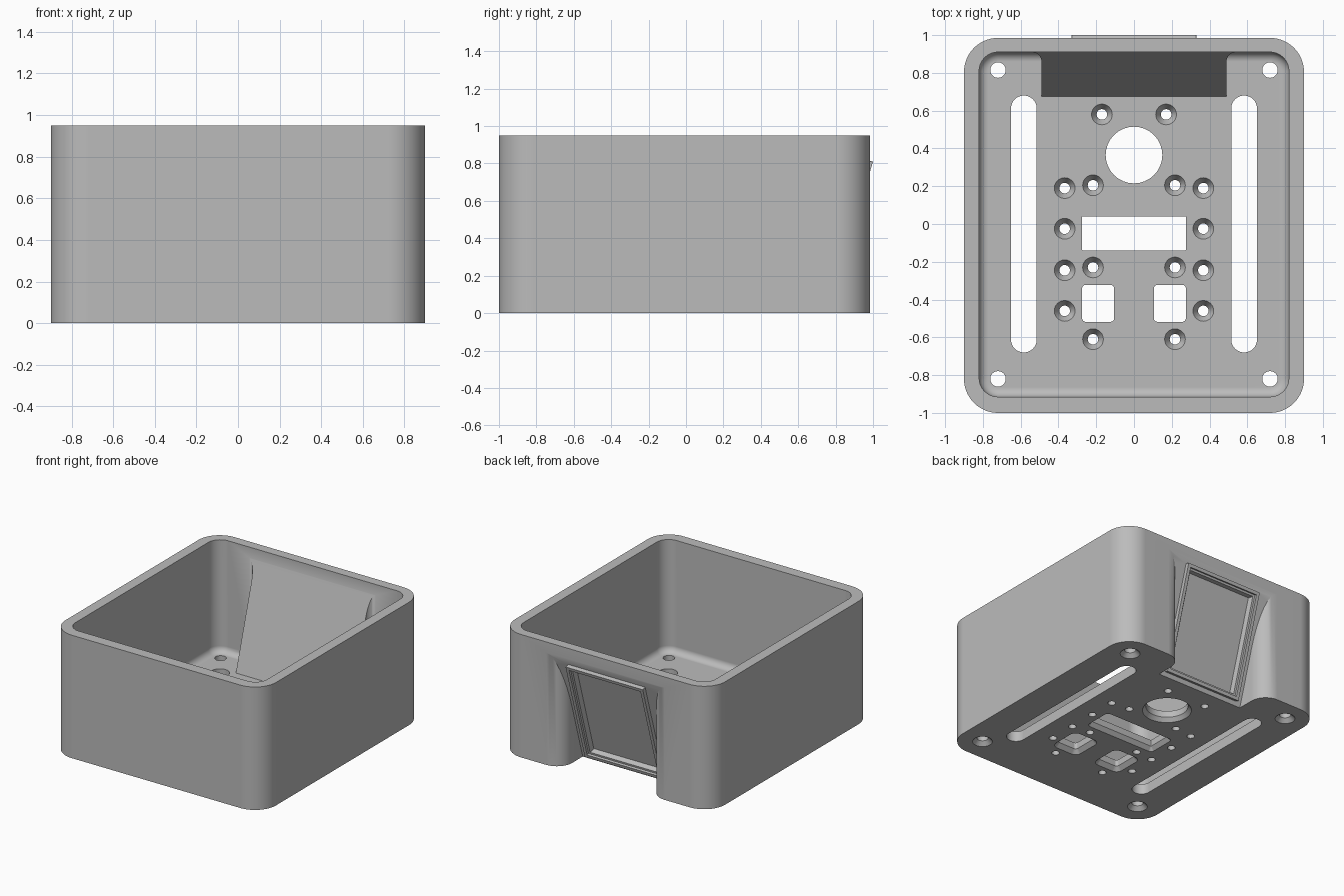
import bpy, bmesh, math
from mathutils import Matrix, Vector

if "Cube" in bpy.data.objects:
    bpy.data.objects.remove(bpy.data.objects["Cube"], do_unlink=True)

grey = bpy.data.materials.new("plain grey")
grey.use_nodes = True
grey.diffuse_color = (0.5, 0.5, 0.5, 1)
grey.node_tree.nodes["Principled BSDF"].inputs["Base Color"].default_value = (0.5, 0.5, 0.5, 1)

FLOOR = 0.08     # floor thickness
SLOPE = 0.3      # lean of the rear panel, y per z


def rounded(cx, cy, hx, hy, r, n=8):
    """Rounded rectangle outline; a circle when hx = hy = r."""
    pts = []
    for k, (sx, sy) in enumerate([(1, 1), (-1, 1), (-1, -1), (1, -1)]):
        for i in range(n + 1):
            a = math.pi / 2 * (k + i / n)
            pts.append((cx + sx * (hx - r) + r * math.cos(a),
                        cy + sy * (hy - r) + r * math.sin(a)))
    return pts


def loft(bm, sections):
    """Closed solid through a stack of (z, outline) sections."""
    rings = [[bm.verts.new((x, y, z)) for x, y in pts] for z, pts in sections]
    for a, b in zip(rings, rings[1:]):
        for i in range(len(a)):
            j = (i + 1) % len(a)
            bm.faces.new((a[i], a[j], b[j], b[i]))
    bm.faces.new(rings[0])
    bm.faces.new(rings[-1])


def finish(name, bm, matrix=Matrix()):
    bmesh.ops.remove_doubles(bm, verts=bm.verts, dist=1e-5)
    bmesh.ops.recalc_face_normals(bm, faces=bm.faces)
    bm.transform(matrix)
    me = bpy.data.meshes.new(name)
    bm.to_mesh(me)
    bm.free()
    me.materials.append(grey)
    ob = bpy.data.objects.new(name, me)
    bpy.context.collection.objects.link(ob)
    return ob


def solid(name, sections, matrix=Matrix()):
    bm = bmesh.new()
    loft(bm, sections)
    return finish(name, bm, matrix)


def combine(target, tool, operation):
    """Apply a boolean and discard the tool."""
    mod = target.modifiers.new("cut", "BOOLEAN")
    mod.operation, mod.solver, mod.object = operation, "EXACT", tool
    bpy.context.view_layer.objects.active = target
    bpy.ops.object.modifier_apply(modifier=mod.name)
    bpy.data.objects.remove(tool, do_unlink=True)


def flared_wedge(name, half, r, wall, y0, y1, z0, z1):
    """Wedge behind a leaning plane, its sides flaring into the rear wall."""
    side = [(half, 0.4)]
    for i in range(9):
        a = math.pi / 2 * i / 8
        side.append((half + r - r * math.cos(a), wall - r + r * math.sin(a)))
    side.append((half + r, y1))
    pts = side + [(-x, y) for x, y in reversed(side)]
    bm = bmesh.new()
    loft(bm, [(z0, pts), (z1, pts)])
    cut = bmesh.ops.bisect_plane(bm, geom=bm.verts[:] + bm.edges[:] + bm.faces[:],
                                 plane_co=(0, y0, 0), plane_no=Vector((0, 1, -SLOPE)),
                                 clear_inner=True)
    edges = [e for e in cut["geom_cut"] if isinstance(e, bmesh.types.BMEdge)]
    bmesh.ops.holes_fill(bm, edges=bm.edges, sides=0) if edges else None
    return finish(name, bm)


# Outer shell
outline = rounded(0, -0.0075, 0.9, 0.9925, 0.18, 14)
box = solid("enclosure_shell", [(0, outline), (0.95, outline)])

# Cavity with a filleted floor edge
fillet, steps = 0.05, 6
sections = []
for i in range(steps + 1):
    a = math.pi / 2 * i / steps
    inset = fillet * (1 - math.sin(a))
    sections.append((FLOOR + fillet * (1 - math.cos(a)),
                     rounded(0, -0.0025, 0.82 - inset, 0.9125 - inset, 0.1 - inset, 10)))
sections.append((1.1, sections[-1][1]))
combine(box, solid("cavity", sections), "DIFFERENCE")

# Leaning inner wall, and the matching recess outside
combine(box, flared_wedge("inner_wedge", 0.49, 0.05, 0.91, 0.65, 0.94, 0.03, 0.9), "UNION")
combine(box, flared_wedge("recess", 0.375, 0.13, 0.985, 0.725, 1.1, -0.1, 1.0), "DIFFERENCE")

# Raised panel frame on the leaning wall, with a stepped pocket
lean = Matrix.Translation((0, 0.757, 0)) @ Matrix.Rotation(math.pi / 2 - math.atan(SLOPE), 4, "X")


def panel(inset):
    return rounded(0, 0.435, 0.33 - inset, 0.41 - inset, 0.002, 1)


combine(box, solid("panel_frame", [(0, panel(0)), (0.045, panel(0))], lean), "UNION")
combine(box, solid("panel_pocket", [(-0.05, panel(0.025)), (0.018, panel(0.025)),
                                    (0.019, panel(0.04)), (0.055, panel(0.05))], lean),
        "DIFFERENCE")

# Floor openings
cutters = bmesh.new()
top = FLOOR + 0.02


def opening(cx, cy, hx, hy, r, chamfer=0.0, depth=0.03):
    """Through opening, widened at the underside by a chamfer."""
    def ring(o):
        return rounded(cx, cy, hx + o, hy + o, r + o)
    low = [(-0.05, ring(chamfer)), (0, ring(chamfer))] if chamfer else [(-0.05, ring(0))]
    loft(cutters, low + [(depth, ring(0)), (top, ring(0))])


def screw_hole(cx, cy):
    """Small hole, countersunk from inside."""
    sizes = [(-0.05, 0.028), (0.035, 0.028), (FLOOR, 0.055), (top, 0.055)]
    loft(cutters, [(z, rounded(cx, cy, r, r, r, 6)) for z, r in sizes])


opening(0, 0.365, 0.15, 0.15, 0.15, 0.025)
opening(0, -0.05, 0.275, 0.09, 0.004, 0.025)
for s in (-1, 1):
    opening(s * 0.583, 0, 0.068, 0.68, 0.068)
    opening(s * 0.19, -0.42, 0.085, 0.098, 0.02, 0.03)
    for y in (-0.82, 0.815):
        opening(s * 0.72, y, 0.041, 0.041, 0.041, 0.03)
    screw_hole(s * 0.17, 0.58)
    for y in (0.205, -0.23, -0.61):
        screw_hole(s * 0.217, y)
    for y in (0.19, -0.025, -0.245, -0.46):
        screw_hole(s * 0.367, y)
combine(box, finish("floor_openings", cutters), "DIFFERENCE")

# Smooth rounded corners, crisp edges
bpy.ops.object.select_all(action="DESELECT")
box.select_set(True)
bpy.context.view_layer.objects.active = box
bpy.ops.object.shade_smooth_by_angle(angle=math.radians(30))
weighted = box.modifiers.new("weighted_normals", "WEIGHTED_NORMAL")
weighted.keep_sharp = True
